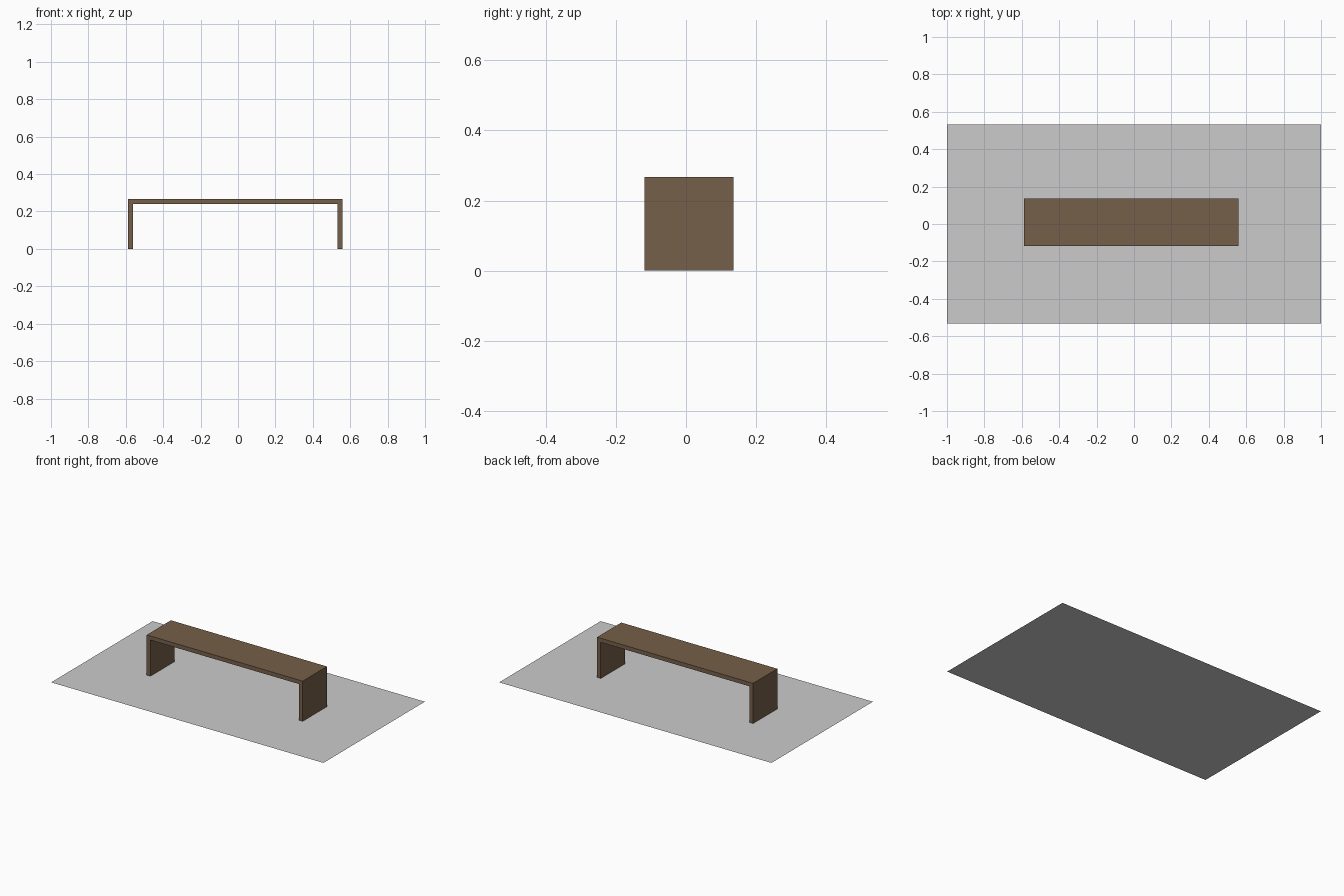
import bpy, bmesh

if "Cube" in bpy.data.objects:
    bpy.data.objects.remove(bpy.data.objects["Cube"])


def material(name, rgb):
    m = bpy.data.materials.new(name)
    m.diffuse_color = (*rgb, 1)
    m.use_nodes = True
    m.node_tree.nodes["Principled BSDF"].inputs["Base Color"].default_value = m.diffuse_color
    return m


def add_object(name, bm, mat):
    bmesh.ops.recalc_face_normals(bm, faces=bm.faces)
    mesh = bpy.data.meshes.new(name)
    bm.to_mesh(mesh)
    bm.free()
    mesh.materials.append(mat)
    ob = bpy.data.objects.new(name, mesh)
    bpy.context.collection.objects.link(ob)
    return ob


wood = material("brown_wood", (0.18, 0.115, 0.067))
grey = material("light_grey", (0.6, 0.6, 0.6))

# Flat rectangular floor sheet
bm = bmesh.new()
bm.faces.new([bm.verts.new(p) for p in
              ((-1, -0.532, 0), (1, -0.532, 0), (1, 0.532, 0), (-1, 0.532, 0))])
floor = add_object("floor_sheet", bm, grey)

# Bench: one folded board, a U-shaped profile extruded front to back
X0, X1 = -0.588, 0.558
Y0, Y1 = -0.118, 0.136
TOP, T = 0.267, 0.027
profile = [(X0, 0), (X0 + T, 0), (X0 + T, TOP - T), (X1 - T, TOP - T),
           (X1 - T, 0), (X1, 0), (X1, TOP), (X0, TOP)]
bm = bmesh.new()
face = bm.faces.new([bm.verts.new((x, Y0, z)) for x, z in profile])
ext = bmesh.ops.extrude_face_region(bm, geom=[face])
back = [v for v in ext["geom"] if isinstance(v, bmesh.types.BMVert)]
bmesh.ops.translate(bm, verts=back, vec=(0, Y1 - Y0, 0))
# the profile face is kept by the extrusion when it has no neighbours; close it if not
if not face.is_valid:
    bmesh.ops.holes_fill(bm, edges=bm.edges)
bench = add_object("bench", bm, wood)
